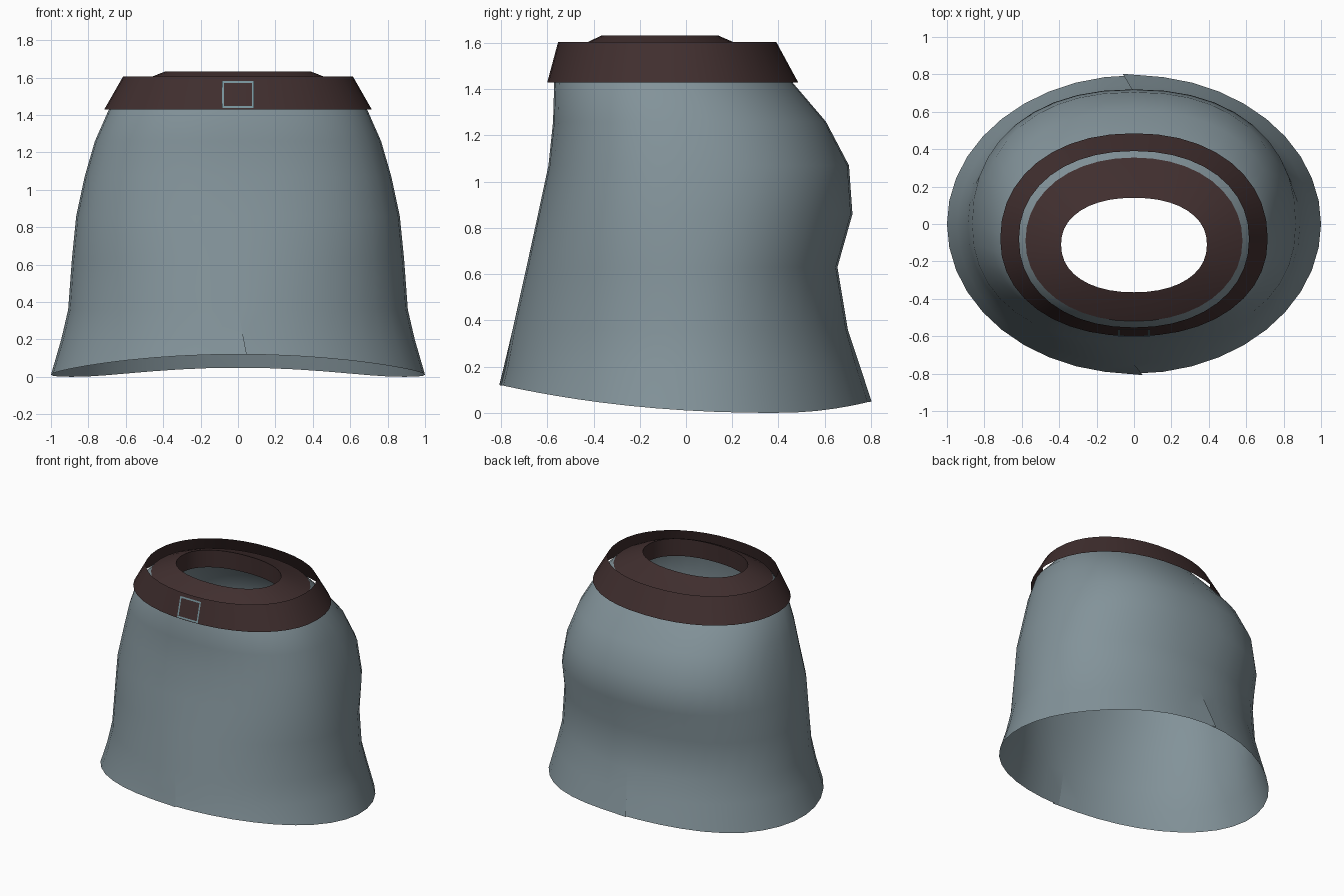
import bpy, bmesh, math

if "Cube" in bpy.data.objects:
    bpy.data.objects.remove(bpy.data.objects["Cube"])

SIDES = 40


def material(name, rgb):
    m = bpy.data.materials.new(name)
    m.diffuse_color = (*rgb, 1)
    m.use_nodes = True
    m.node_tree.nodes["Principled BSDF"].inputs["Base Color"].default_value = m.diffuse_color
    return m


cloth = material("grey_blue_cloth", (0.225, 0.29, 0.32))
leather = material("dark_brown_leather", (0.052, 0.028, 0.028))
metal = material("blue_grey_metal", (0.19, 0.30, 0.34))


def hem_height(y):
    """Lower edge rises towards the front and a little at the back."""
    if y < 0.4:
        return 0.12 * ((0.4 - y) / 1.2) ** 2.2
    return 0.05 * ((y - 0.4) / 0.4) ** 2


def ring(z, half_width, front, back, centre, power):
    """Rounded oval with separate front and back depths."""
    pts = []
    for i in range(SIDES):
        a = math.tau * i / SIDES
        c, s = math.cos(a), math.sin(a)
        e = 2 / power
        x = math.copysign(abs(c) ** e, c) * half_width
        depth = (back - centre) if s > 0 else (centre - front)
        y = centre + math.copysign(abs(s) ** e, s) * depth
        pts.append((x if abs(c) > 1e-6 else 0, y, hem_height(y) if z is None else z))
    return pts


def finish(bm, name, mat, angle=40):
    me = bpy.data.meshes.new(name)
    bm.to_mesh(me)
    bm.free()
    ob = bpy.data.objects.new(name, me)
    bpy.context.collection.objects.link(ob)
    me.materials.append(mat)
    bpy.ops.object.select_all(action='DESELECT')
    ob.select_set(True)
    bpy.context.view_layer.objects.active = ob
    bpy.ops.object.shade_smooth_by_angle(angle=math.radians(angle))
    return ob


def loft(sections):
    bm = bmesh.new()
    rows = [[bm.verts.new(p) for p in ring(*s)] for s in sections]
    for lo, hi in zip(rows, rows[1:]):
        for i in range(SIDES):
            j = (i + 1) % SIDES
            bm.faces.new((lo[i], lo[j], hi[j], hi[i]))
    return bm


# Skirt body: height, half width, front, back, centre, roundness
skirt = loft([
    (None, 1.00, -0.80, 0.795, 0.00, 2.0),
    (0.20, 0.945, -0.78, 0.745, 0.00, 2.0),
    (0.36, 0.908, -0.75, 0.70, 0.00, 2.0),
    (0.63, 0.888, -0.69, 0.655, 0.00, 2.1),
    (0.86, 0.865, -0.64, 0.72, 0.00, 2.25),
    (1.07, 0.82, -0.595, 0.705, 0.00, 2.3),
    (1.26, 0.765, -0.575, 0.605, -0.03, 2.3),
    (1.43, 0.69, -0.57, 0.46, -0.08, 2.2),
    (1.55, 0.58, -0.52, 0.355, -0.09, 2.1),
])
# Short overlapping slits at the centre front and back of the hem
slit = [e for e in skirt.edges
        if all(abs(v.co.x) < 1e-4 and v.co.z < 0.4 for v in e.verts)]
bmesh.ops.split_edges(skirt, edges=slit)
for v in skirt.verts:
    if v.is_boundary and abs(v.co.x) < 1e-4 and v.co.z < 0.25:
        side = v.link_faces[0].calc_center_median().x
        sign = -1 if v.co.y < 0 else 1
        if side * sign > 0:
            k = 1 - v.co.z / 0.36
            v.co.x -= sign * 0.07 * k
            v.co.y += sign * 0.008
finish(skirt, "skirt", cloth, 60)

# Waistband folding inwards, with a short inner wall
finish(loft([
    (1.55, 0.58, -0.52, 0.355, -0.09, 2.1),
    (1.595, 0.485, -0.445, 0.225, -0.10, 2.2),
    (1.632, 0.39, -0.365, 0.14, -0.11, 2.2),
    (1.50, 0.395, -0.37, 0.145, -0.11, 2.2),
]), "inner_waistband", leather)

# Flared belt around the waist
finish(loft([
    (1.43, 0.715, -0.60, 0.485, -0.08, 2.15),
    (1.605, 0.615, -0.553, 0.39, -0.08, 2.15),
]), "belt", leather)

# Thin square buckle frame lying on the sloping belt front
buckle = bmesh.new()
loops = []
for inset in (0.0, 0.011):
    x, z0, z1 = 0.086 - inset, 1.437 + inset, 1.582 - inset
    loops.append([buckle.verts.new((px, -0.604 + (pz - 1.43) * 0.27, pz))
                  for px, pz in ((-x, z0), (x, z0), (x, z1), (-x, z1))])
for i in range(4):
    j = (i + 1) % 4
    buckle.faces.new((loops[0][i], loops[0][j], loops[1][j], loops[1][i]))
finish(buckle, "buckle_frame", metal)
